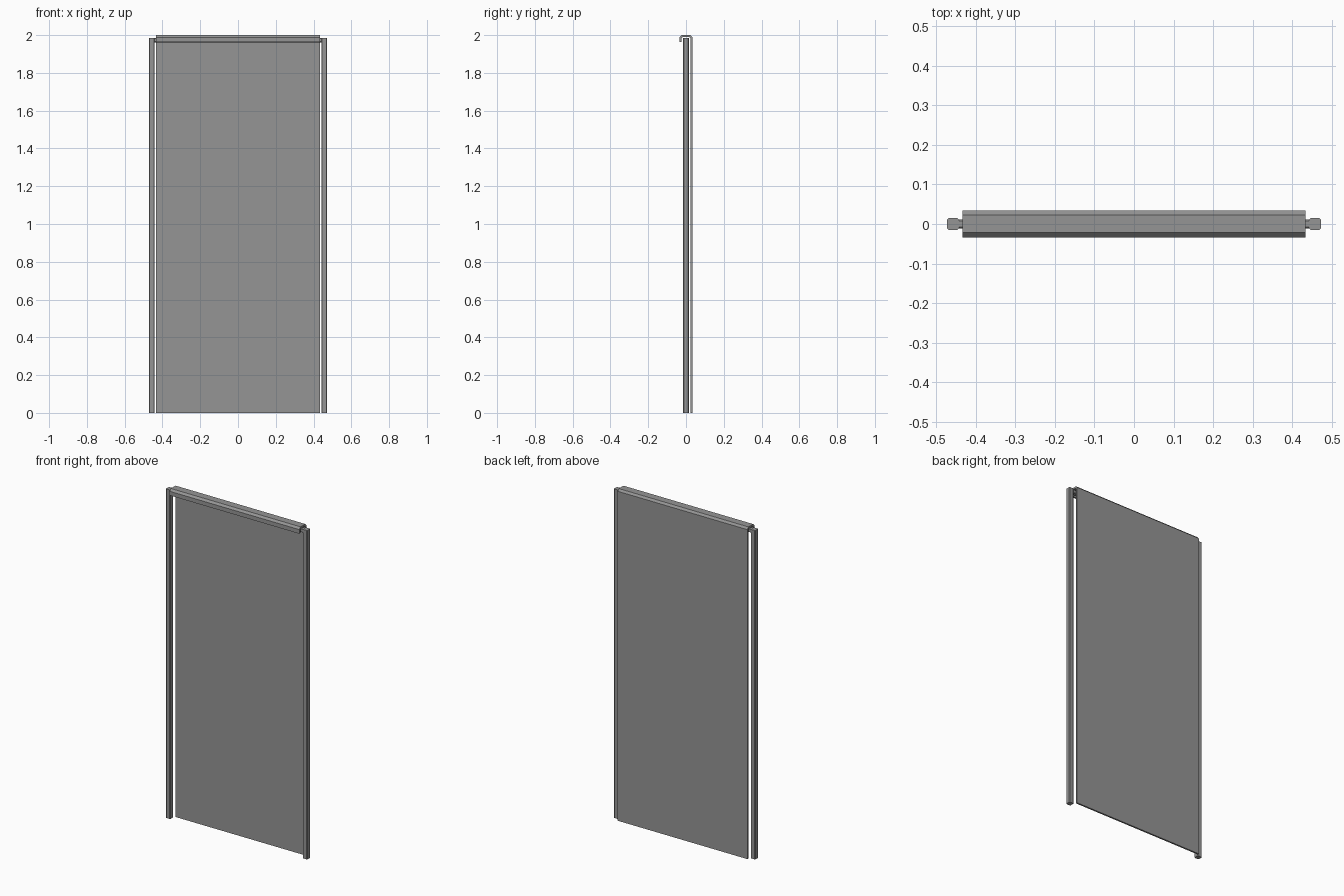
import bpy
import bmesh

cube = bpy.data.objects.get("Cube")
if cube:
    bpy.data.objects.remove(cube, do_unlink=True)

GREY = (0.3, 0.3, 0.3, 1.0)
metal = bpy.data.materials.new("grey_metal")
metal.use_nodes = True
metal.diffuse_color = GREY
metal.node_tree.nodes["Principled BSDF"].inputs["Base Color"].default_value = GREY


def extrude(name, outline, depth):
    """Make a solid by sweeping a closed 3D outline along a vector."""
    bm = bmesh.new()
    face = bm.faces.new([bm.verts.new(p) for p in outline])
    swept = bmesh.ops.extrude_face_region(bm, geom=[face])["geom"]
    moved = [v for v in swept if isinstance(v, bmesh.types.BMVert)]
    bmesh.ops.translate(bm, verts=moved, vec=depth)
    bmesh.ops.recalc_face_normals(bm, faces=bm.faces)
    mesh = bpy.data.meshes.new(name)
    bm.to_mesh(mesh)
    bm.free()
    mesh.materials.append(metal)
    obj = bpy.data.objects.new(name, mesh)
    bpy.context.collection.objects.link(obj)
    return obj


def chamfered(a, b, c):
    """Octagonal outline of a rectangle with half sizes a, b and corner cut c."""
    return [(a - c, -b), (a, c - b), (a, b - c), (a - c, b),
            (c - a, b), (-a, b - c), (-a, c - b), (c - a, -b)]


# Upright side posts with softened corners
for side, x in (("left", 0.457), ("right", -0.457)):
    outline = [(x + u, v, 0) for u, v in chamfered(0.015, 0.015, 0.004)]
    extrude(side + "_post", outline, (0, 0, 1.985))

# Rail joining the posts under the hooked panel edge
rail = [(-0.443, u, 1.973 + v) for u, v in chamfered(0.011, 0.011, 0.003)]
extrude("top_rail", rail, (0.886, 0, 0))

# Folded sheet: back panel, bent over the rail, ending in a front lip
outer = [(0.034, 0), (0.034, 1.988), (0.023, 2), (-0.022, 2),
         (-0.034, 1.988), (-0.034, 1.963)]
inner = [(-0.023, 1.963), (-0.023, 1.984), (-0.018, 1.989), (0.019, 1.989),
         (0.024, 1.984), (0.024, 0)]
extrude("folded_panel", [(-0.433, y, z) for y, z in outer + inner], (0.866, 0, 0))
